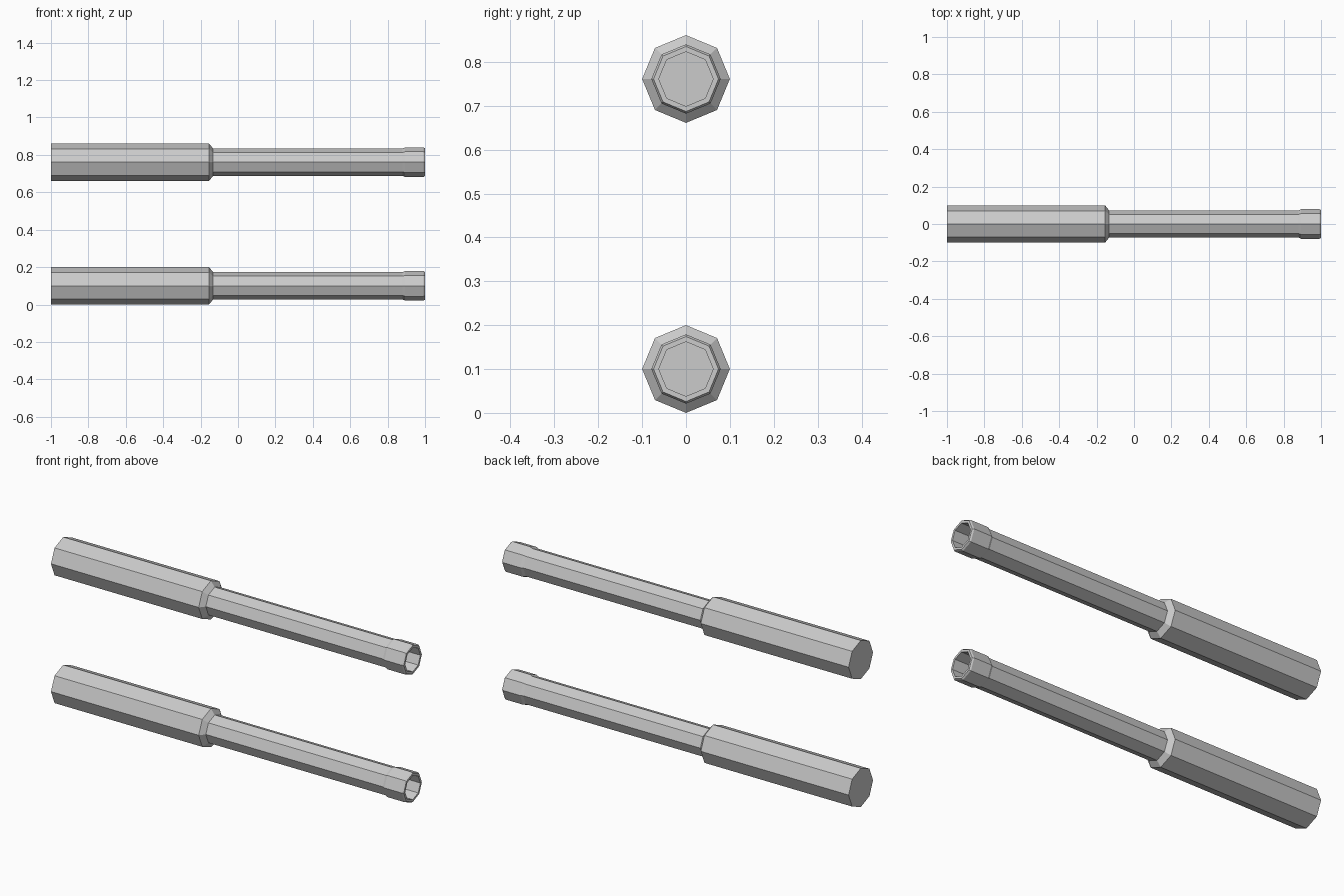
import bpy, bmesh
from math import sin, cos, pi

if "Cube" in bpy.data.objects:
    bpy.data.objects.remove(bpy.data.objects["Cube"])

SIDES = 8

# (x, radius) profile: rear cap, thick breech, shoulder, slim tube, muzzle ring, bore
PROFILE = [(-1.0, 0.1), (-0.155, 0.1), (-0.133, 0.073), (0.88, 0.073),
           (0.893, 0.079), (0.992, 0.079), (1.0, 0.074), (1.0, 0.062),
           (0.85, 0.062)]


def make_barrel(name, z):
    """Octagonal barrel lathed around the x axis, corners pointing up and sideways."""
    bm = bmesh.new()
    rings = []
    for x, r in PROFILE:
        rings.append([bm.verts.new((x, r * cos(2 * pi * i / SIDES), r * sin(2 * pi * i / SIDES)))
                      for i in range(SIDES)])
    for a, b in zip(rings, rings[1:]):
        for i in range(SIDES):
            j = (i + 1) % SIDES
            bm.faces.new((a[i], a[j], b[j], b[i]))
    # Rear cap and floor of the bore
    bm.faces.new(rings[0])
    bm.faces.new(rings[-1])
    bmesh.ops.recalc_face_normals(bm, faces=bm.faces)
    mesh = bpy.data.meshes.new(name)
    bm.to_mesh(mesh)
    bm.free()
    obj = bpy.data.objects.new(name, mesh)
    obj.location.z = z
    bpy.context.collection.objects.link(obj)
    return obj


# Two identical barrels, one above the other
make_barrel("lower_barrel", 0.1)
make_barrel("upper_barrel", 0.761)
